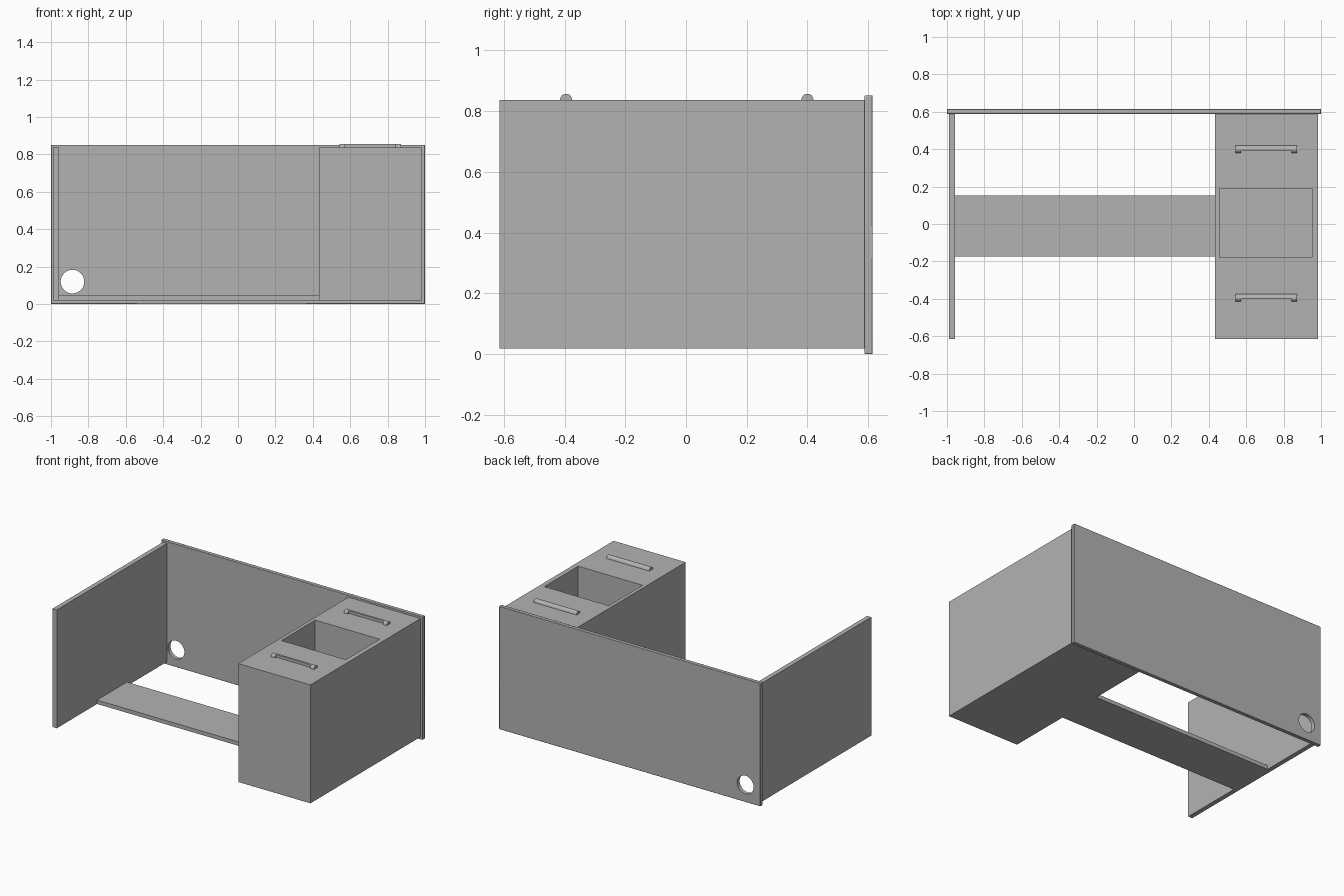
import bpy
import bmesh
import math
from mathutils import Matrix, Vector

cube = bpy.data.objects.get("Cube")
if cube:
    bpy.data.objects.remove(cube)

grey = bpy.data.materials.new("plain grey")
grey.use_nodes = True
colour = (0.45, 0.45, 0.45, 1)
grey.diffuse_color = colour
grey.node_tree.nodes["Principled BSDF"].inputs["Base Color"].default_value = colour


def add_object(name, bm):
    bmesh.ops.recalc_face_normals(bm, faces=bm.faces)
    mesh = bpy.data.meshes.new(name)
    bm.to_mesh(mesh)
    bm.free()
    mesh.materials.append(grey)
    obj = bpy.data.objects.new(name, mesh)
    bpy.context.collection.objects.link(obj)
    return obj


def box(name, x, y, z):
    low, high = Vector((x[0], y[0], z[0])), Vector((x[1], y[1], z[1]))
    bm = bmesh.new()
    bmesh.ops.create_cube(bm, size=1)
    bmesh.ops.scale(bm, vec=high - low, verts=bm.verts)
    bmesh.ops.translate(bm, vec=(low + high) / 2, verts=bm.verts)
    return add_object(name, bm)


def cut(target, cutter):
    cutter.hide_render = True
    cutter.hide_set(True)
    cutter.display_type = 'WIRE'
    mod = target.modifiers.new("cut", 'BOOLEAN')
    mod.operation = 'DIFFERENCE'
    mod.solver = 'EXACT'
    mod.object = cutter


def smooth(obj):
    bpy.ops.object.select_all(action='DESELECT')
    obj.select_set(True)
    bpy.context.view_layer.objects.active = obj
    bpy.ops.object.shade_smooth_by_angle(angle=math.radians(35))


depth = (-0.615, 0.59)
height = (0.018, 0.837)

# Desk top standing on its long edge, with softened edges and a cable hole
top = box("desk_top", (-1, 1), (0.588, 0.615), (0, 0.851))
soft = top.modifiers.new("soft edges", 'BEVEL')
soft.width = 0.003
soft.segments = 2
bm = bmesh.new()
bmesh.ops.create_cone(bm, cap_ends=True, segments=48, radius1=0.063, radius2=0.063, depth=0.2,
                      matrix=Matrix.Translation((-0.885, 0.6, 0.12)) @ Matrix.Rotation(math.pi / 2, 4, 'X'))
cut(top, add_object("cable_hole_cutter", bm))
smooth(top)

# Leg panel and the panel joining it to the cabinet
box("side_panel", (-0.988, -0.956), depth, height)
box("modesty_panel", (-0.956, 0.433), (-0.175, 0.152), (0.018, 0.045))

# Drawer cabinet with its open niche
cabinet = box("drawer_cabinet", (0.433, 0.985), depth, height)
cut(cabinet, box("niche_cutter", (0.458, 0.951), (-0.18, 0.19), (0.045, 1)))

# Half-round drawer pulls with a finger slot along one side
for name, y in (("upper", 0.4), ("lower", -0.395)):
    bm = bmesh.new()
    ring = [bm.verts.new((0.544, y + 0.02 * math.cos(a), 0.836 + 0.021 * math.sin(a)))
            for a in (math.pi * i / 16 for i in range(17))]
    face = bm.faces.new(ring)
    moved = bmesh.ops.extrude_face_region(bm, geom=[face])["geom"]
    bmesh.ops.translate(bm, vec=(0.328, 0, 0),
                        verts=[v for v in moved if isinstance(v, bmesh.types.BMVert)])
    handle = add_object(name + "_drawer_handle", bm)
    cut(handle, box(name + "_slot_cutter", (0.573, 0.843), (y - 0.03, y - 0.007), (0.8, 0.9)))
    smooth(handle)
